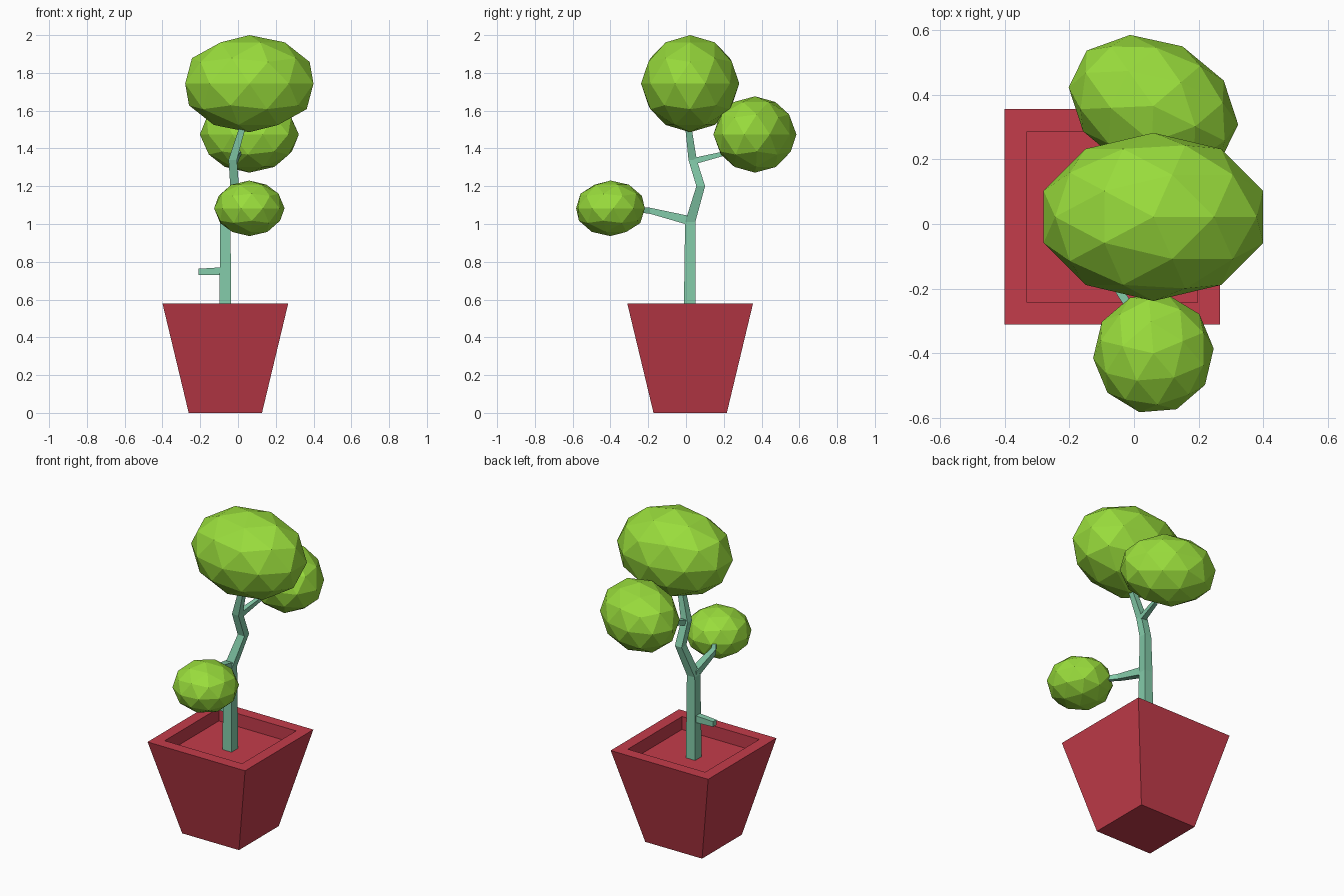
import bpy, bmesh
from math import radians
from mathutils import Vector

if "Cube" in bpy.data.objects:
    bpy.data.objects.remove(bpy.data.objects["Cube"])


def material(name, rgb):
    m = bpy.data.materials.new(name)
    m.diffuse_color = (*rgb, 1)
    m.use_nodes = True
    m.node_tree.nodes["Principled BSDF"].inputs["Base Color"].default_value = m.diffuse_color
    return m


RED = material("red_clay", (0.55, 0.045, 0.07))
LEAF = material("leaf_green", (0.32, 0.72, 0.045))
BARK = material("pale_green_bark", (0.23, 0.60, 0.40))


def loft_square(name, stations, axis, mat):
    """Sweep a square section through (x, y, z, half width) stations."""
    bm = bmesh.new()
    u = Vector((0, 1, 0)) if axis == 'X' else Vector((1, 0, 0))
    v = Vector((0, 1, 0)) if axis == 'Z' else Vector((0, 0, 1))
    rings = []
    for x, y, z, h in stations:
        c = Vector((x, y, z))
        rings.append([bm.verts.new(c + u * h * a + v * h * b)
                      for a, b in ((-1, -1), (1, -1), (1, 1), (-1, 1))])
    for r, s in zip(rings, rings[1:]):
        for i in range(4):
            j = (i + 1) % 4
            bm.faces.new((r[i], r[j], s[j], s[i]))
    bm.faces.new(rings[0][::-1])
    bm.faces.new(rings[-1])
    bmesh.ops.recalc_face_normals(bm, faces=bm.faces)
    me = bpy.data.meshes.new(name)
    bm.to_mesh(me)
    bm.free()
    me.materials.append(mat)
    ob = bpy.data.objects.new(name, me)
    bpy.context.collection.objects.link(ob)
    return ob


def foliage(name, loc, size, turn):
    bpy.ops.mesh.primitive_ico_sphere_add(subdivisions=2, radius=1, location=loc,
                                          rotation=(0, 0, radians(turn)))
    ob = bpy.context.object
    ob.name = name
    ob.scale = size
    ob.data.materials.append(LEAF)


# Tapered pot: outer wall, rim, recessed soil
PX, PY = -0.067, 0.022
loft_square("pot", [(PX, PY, z, h) for z, h in
                    ((0, 0.194), (0.58, 0.333), (0.58, 0.264), (0.50, 0.264))], 'Z', RED)

# Crooked trunk
loft_square("trunk", [(PX, 0.02, 0.495, 0.032), (PX, 0.022, 1.01, 0.027),
                      (-0.018, 0.078, 1.20, 0.023), (-0.028, 0.035, 1.34, 0.022),
                      (0.02, 0.014, 1.50, 0.017), (0.05, 0.01, 1.60, 0.012)], 'Z', BARK)

# Branches
loft_square("stub_branch", [(PX, 0.02, 0.75, 0.022), (-0.21, 0.02, 0.747, 0.016)], 'X', BARK)
loft_square("lower_branch", [(PX, 0.03, 1.015, 0.025), (-0.055, -0.19, 1.07, 0.016),
                             (0.03, -0.33, 1.08, 0.010)], 'Y', BARK)
loft_square("upper_branch", [(-0.025, 0.03, 1.33, 0.018), (0.0, 0.19, 1.37, 0.012),
                             (0.05, 0.30, 1.44, 0.009)], 'Y', BARK)

# Faceted foliage clumps
foliage("top_foliage", (0.06, 0.022, 1.743), (0.357, 0.26, 0.257), 0)
foliage("back_foliage", (0.06, 0.365, 1.474), (0.274, 0.205, 0.202), -26)
foliage("front_foliage", (0.06, -0.40, 1.083), (0.187, 0.187, 0.147), 22.6)
